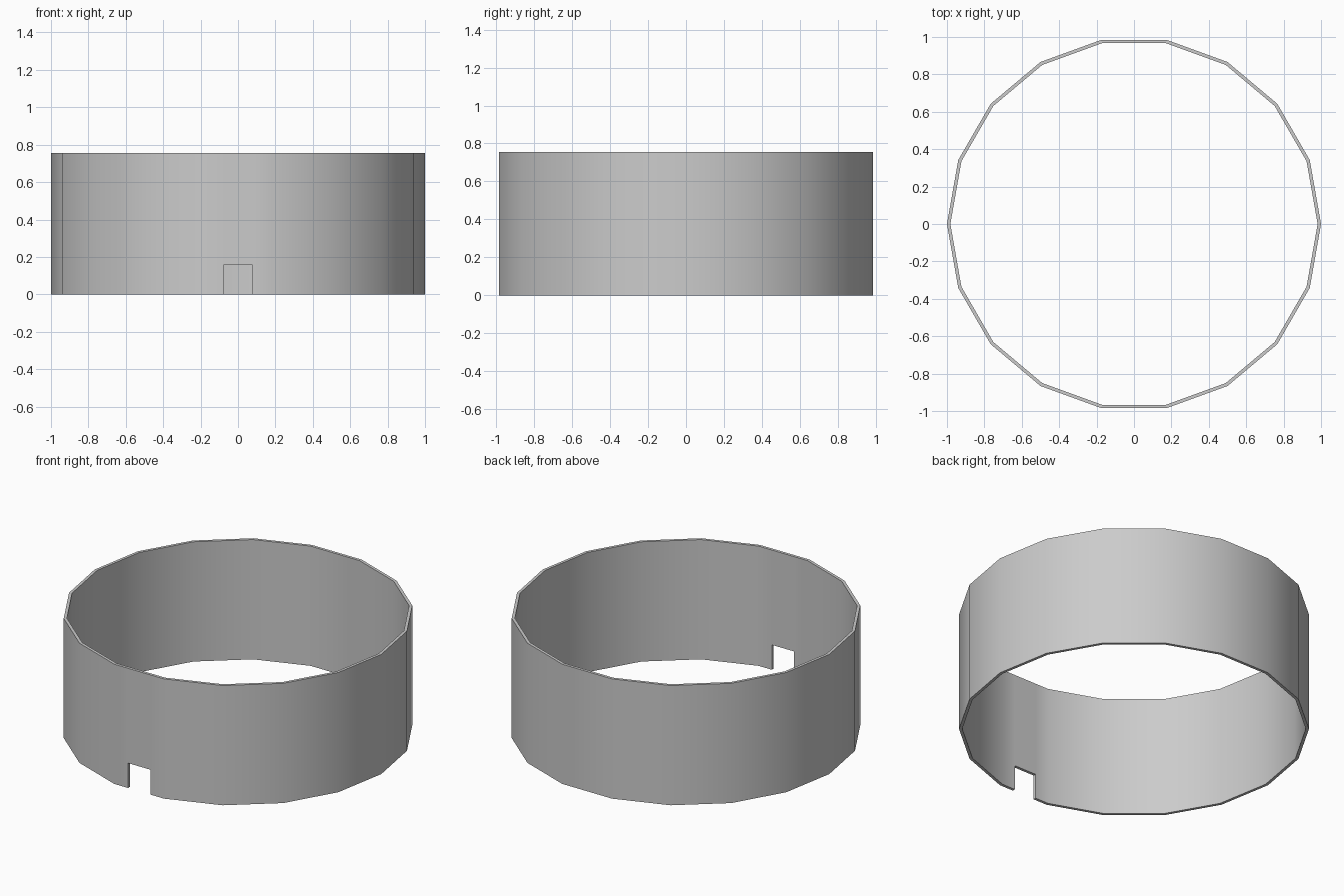
import bpy, bmesh, math

if "Cube" in bpy.data.objects:
    bpy.data.objects.remove(bpy.data.objects["Cube"])

SIDES, HEIGHT, WALL = 18, 0.755, 0.018
NOTCH_HALF, NOTCH_TOP = 0.078, 0.157

# Outline of the ring, with two extra points for the notch in the front panel
outline = []
for i in range(SIDES):
    a = 2 * math.pi * i / SIDES
    outline.append((math.cos(a), math.sin(a)))
    if i == 13:
        front_y = math.sin(a)
        notch_column = len(outline)
        outline += [(-NOTCH_HALF, front_y), (NOTCH_HALF, front_y)]

# Wall panels in two rows, leaving out the notch panel
bm = bmesh.new()
rows = [[bm.verts.new((x, y, z)) for x, y in outline]
        for z in (0, NOTCH_TOP, HEIGHT)]
n = len(outline)
for r in range(2):
    for c in range(n):
        if r == 0 and c == notch_column:
            continue
        d = (c + 1) % n
        bm.faces.new((rows[r][c], rows[r][d], rows[r + 1][d], rows[r + 1][c]))
mesh = bpy.data.meshes.new("ring_wall")
bm.to_mesh(mesh)
bm.free()

ring = bpy.data.objects.new("ring_wall", mesh)
bpy.context.collection.objects.link(ring)
bpy.context.view_layer.objects.active = ring
ring.select_set(True)

# Thickness inwards, then smooth sides with crisp rims
solid = ring.modifiers.new("thickness", 'SOLIDIFY')
solid.thickness = WALL
solid.offset = -1
solid.use_even_offset = True
bpy.ops.object.modifier_apply(modifier=solid.name)
bpy.ops.object.shade_smooth_by_angle(angle=math.radians(30))
